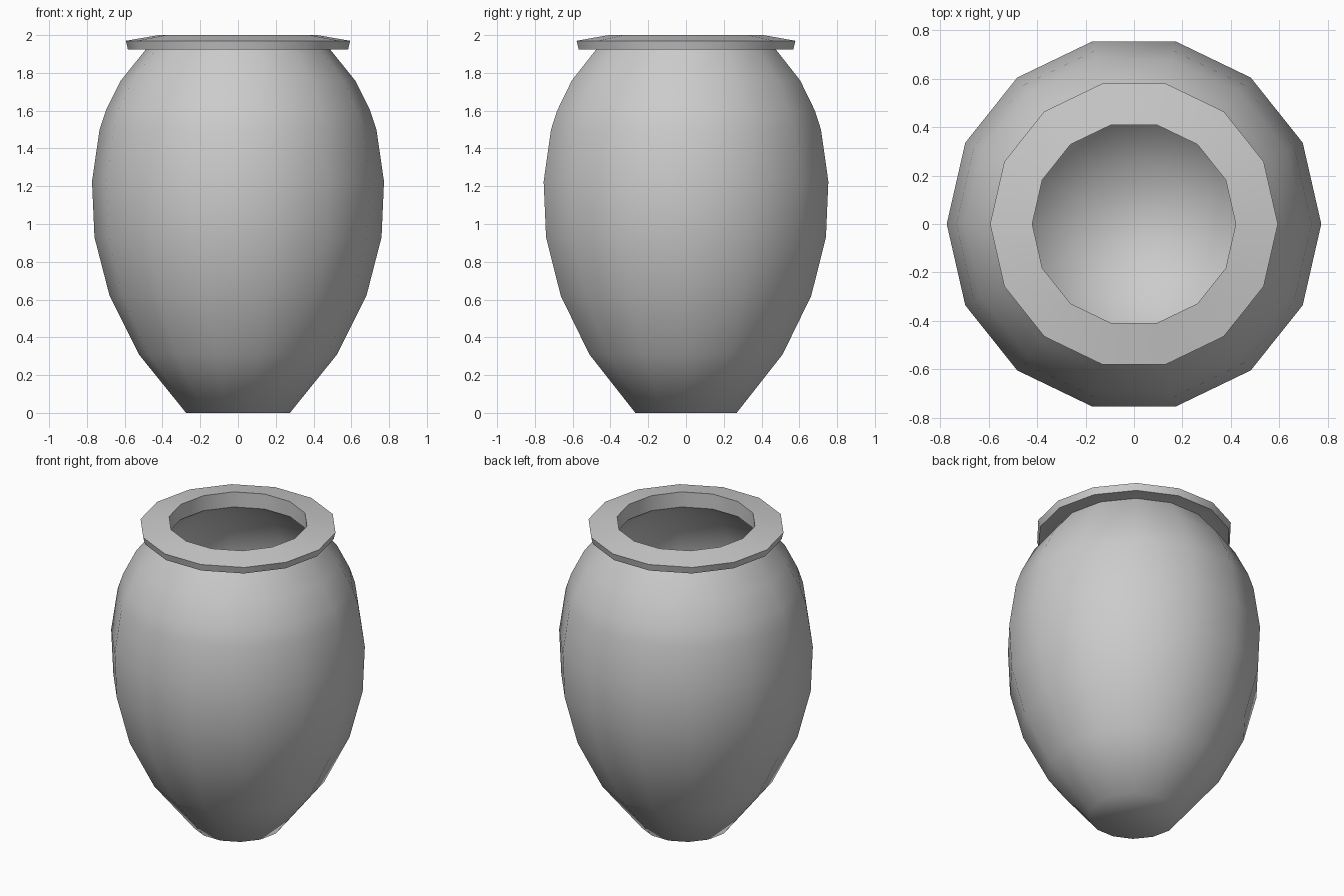
import bpy
import bmesh
from math import cos, sin, tau, radians

SIDES = 14
WALL = 0.04

cube = bpy.data.objects.get("Cube")
if cube:
    bpy.data.objects.remove(cube, do_unlink=True)

# Plain grey clay
clay = bpy.data.materials.new("grey clay")
clay.use_nodes = True
colour = (0.6, 0.6, 0.6, 1)
clay.diffuse_color = colour
clay.node_tree.nodes["Principled BSDF"].inputs["Base Color"].default_value = colour


def lathe(name, profile, angle, closed=False, inward=False):
    """Turn a (radius, height) profile around z; radius 0 makes a flat cap."""
    bm = bmesh.new()
    rings = []
    for r, z in profile:
        rings.append([bm.verts.new((r * cos(tau * i / SIDES), r * sin(tau * i / SIDES), z))
                      for i in range(SIDES)])
    pairs = list(zip(rings, rings[1:]))
    if closed:
        pairs.append((rings[-1], rings[0]))
    else:
        bm.faces.new(rings[0][::-1])
    for low, high in pairs:
        for i in range(SIDES):
            j = (i + 1) % SIDES
            bm.faces.new((low[i], low[j], high[j], high[i]))
    if inward:
        bmesh.ops.reverse_faces(bm, faces=bm.faces[:])
    mesh = bpy.data.meshes.new(name)
    bm.to_mesh(mesh)
    bm.free()
    mesh.materials.append(clay)
    obj = bpy.data.objects.new(name, mesh)
    bpy.context.collection.objects.link(obj)
    bpy.ops.object.select_all(action='DESELECT')
    obj.select_set(True)
    bpy.context.view_layer.objects.active = obj
    bpy.ops.object.shade_smooth_by_angle(angle=radians(angle))
    return obj


# Bulging outer body, with its flat foot
body = [(0.275, 0), (0.525, 0.31), (0.68, 0.62), (0.76, 0.93), (0.773, 1.225),
        (0.733, 1.5), (0.7, 1.6), (0.62, 1.76), (0.483, 1.93)]
lathe("vase_body", body, 80)

# Hollow inside, following the body
inner = [(r - WALL, max(z, WALL)) for r, z in body[:-1]] + [(0.42, 1.9)]
lathe("vase_interior", inner, 80, inward=True)

# Overhanging rim with a gently sloping top
rim = [(0.42, 1.9), (0.483, 1.925), (0.583, 1.925), (0.594, 1.97), (0.42, 2.0)]
lathe("vase_rim", rim, 30, closed=True)
